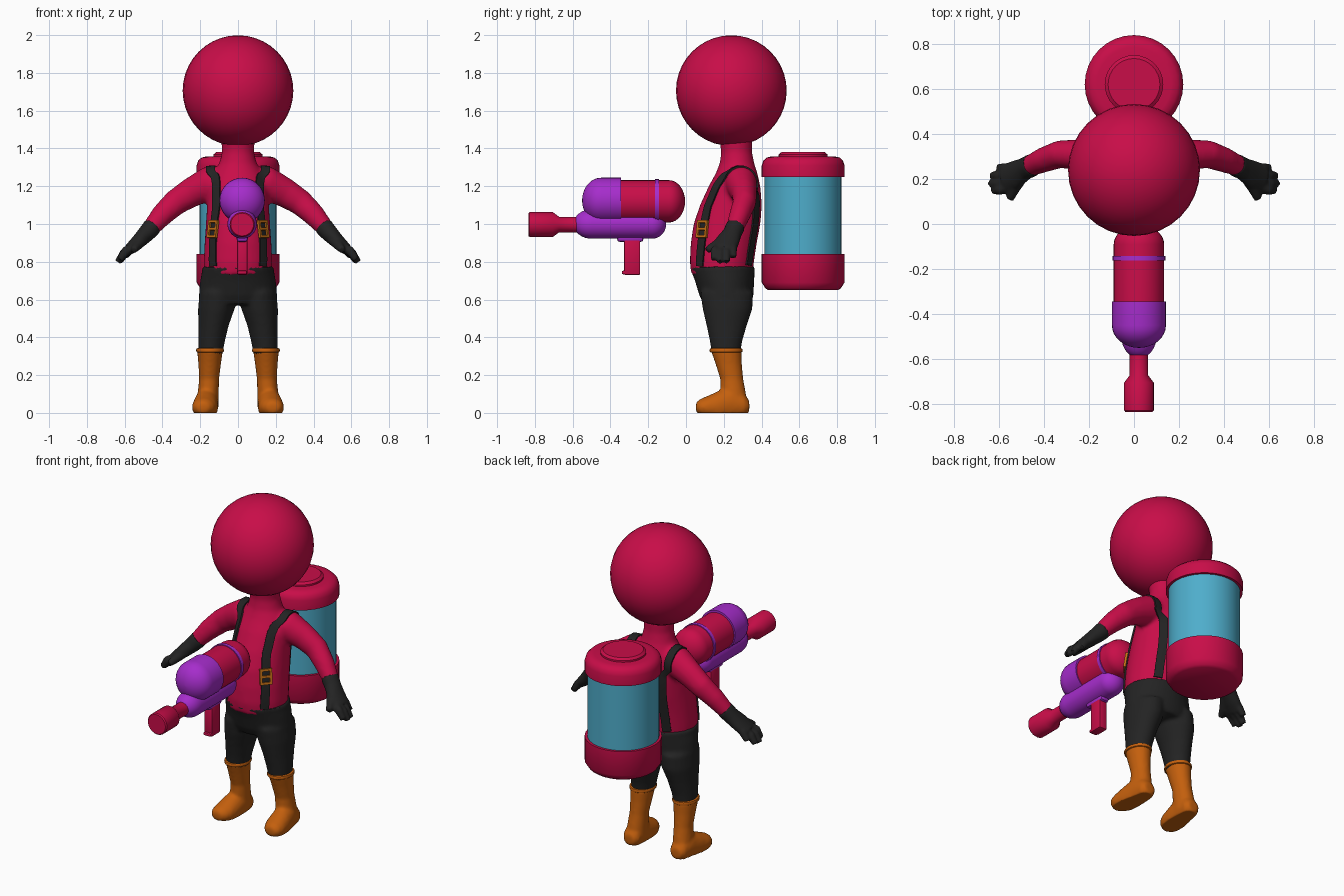
import bpy, bmesh, math
from mathutils import Vector, Matrix
from mathutils.bvhtree import BVHTree

if "Cube" in bpy.data.objects:
    bpy.data.objects.remove(bpy.data.objects["Cube"])

X, Y, Z = Vector((1, 0, 0)), Vector((0, 1, 0)), Vector((0, 0, 1))


def material(name, rgb):
    m = bpy.data.materials.new(name)
    m.use_nodes = True
    m.diffuse_color = (*rgb, 1)
    m.node_tree.nodes["Principled BSDF"].inputs["Base Color"].default_value = (*rgb, 1)
    return m


crimson = material("crimson", (0.58, 0.004, 0.065))
black = material("soft black", (0.017, 0.017, 0.017))
orange = material("orange leather", (0.55, 0.115, 0.004))
brass = material("brass", (0.55, 0.16, 0.008))
purple = material("purple", (0.38, 0.026, 0.6))
blue = material("water blue", (0.077, 0.42, 0.6))


def loft(bm, rings, axis=None, n=24):
    """Closed tube through rings of (x, y, z, half_u, half_v)."""
    pts = [Vector(r[:3]) for r in rings]
    loops = []
    for i, r in enumerate(rings):
        if axis == "Z":
            u, v = X, Y
        elif axis == "Y":
            u, v = X, Z
        else:
            t = (pts[min(i + 1, len(pts) - 1)] - pts[max(i - 1, 0)]).normalized()
            ref = Y if abs(t.y) < 0.9 else Z
            u = ref.cross(t).normalized()
            v = t.cross(u)
        loops.append([bm.verts.new(pts[i] + u * r[3] * math.cos(a) + v * r[4] * math.sin(a))
                      for a in (2 * math.pi * k / n for k in range(n))])
    faces = [bm.faces.new((a[k], a[(k + 1) % n], b[(k + 1) % n], b[k]))
             for a, b in zip(loops, loops[1:]) for k in range(n)]
    faces += [bm.faces.new(loops[0]), bm.faces.new(loops[-1])]
    bmesh.ops.recalc_face_normals(bm, faces=faces)


def box(bm, size, matrix):
    bmesh.ops.create_cube(bm, size=1, matrix=matrix @ Matrix.Diagonal((*size, 1)))


def finish(bm, name, mat, voxel=0, smooth=6, mirror=False, bevel=0, solid=0):
    me = bpy.data.meshes.new(name)
    bm.to_mesh(me)
    bm.free()
    ob = bpy.data.objects.new(name, me)
    bpy.context.collection.objects.link(ob)
    me.materials.append(mat)
    if voxel:
        m = ob.modifiers.new("fuse", "REMESH")
        m.mode, m.voxel_size = "VOXEL", voxel
        m = ob.modifiers.new("relax", "SMOOTH")
        m.factor, m.iterations = 0.5, smooth
    if solid:
        m = ob.modifiers.new("thickness", "SOLIDIFY")
        m.thickness, m.offset = solid, 0
    if bevel:
        m = ob.modifiers.new("bevel", "BEVEL")
        m.width, m.segments = bevel, 2
    if mirror:
        m = ob.modifiers.new("mirror", "MIRROR")
        m.use_mirror_merge = False
    bpy.ops.object.select_all(action="DESELECT")
    bpy.context.view_layer.objects.active = ob
    ob.select_set(True)
    for m in list(ob.modifiers):
        bpy.ops.object.modifier_apply(modifier=m.name)
    bpy.ops.object.shade_smooth_by_angle(angle=math.radians(38))
    return ob


def turned(name, mat, profile, x, y, z, axis):
    """Round part from (position along axis, radius) pairs."""
    bm = bmesh.new()
    loft(bm, [(x, h, z, r, r) if axis == "Y" else (x, y, h, r, r) for h, r in profile], axis, 32)
    return finish(bm, name, mat)


# Head
bm = bmesh.new()
bmesh.ops.create_uvsphere(bm, u_segments=32, v_segments=20, radius=0.293,
                          matrix=Matrix.Translation((0, 0.24, 1.706)))
finish(bm, "head", crimson)

# Suit: torso, neck and sleeves fused
bm = bmesh.new()
loft(bm, [(0, cy, z, rx, ry) for z, cy, rx, ry in (
    (0.73, 0.19, 0.18, 0.162), (0.8, 0.19, 0.182, 0.17), (0.9, 0.2, 0.177, 0.175),
    (1.0, 0.217, 0.17, 0.177), (1.1, 0.238, 0.164, 0.164), (1.2, 0.257, 0.158, 0.137),
    (1.27, 0.268, 0.13, 0.11), (1.32, 0.27, 0.1, 0.092), (1.38, 0.268, 0.085, 0.082),
    (1.46, 0.262, 0.09, 0.088))], "Z", 32)
for s in (1, -1):
    loft(bm, [(s * x, y, z, a, b) for x, y, z, a, b in (
        (0.06, 0.28, 1.23, 0.07, 0.07), (0.15, 0.292, 1.215, 0.092, 0.085),
        (0.25, 0.307, 1.165, 0.078, 0.068), (0.33, 0.31, 1.115, 0.069, 0.062),
        (0.4, 0.285, 1.05, 0.06, 0.056), (0.47, 0.255, 0.968, 0.046, 0.046))])
suit = finish(bm, "suit", crimson, voxel=0.012, smooth=8)

# Gloves: palm, four fingers and thumb
bm = bmesh.new()
loft(bm, [(0.45, 0.263, 0.99, 0.051, 0.051), (0.485, 0.245, 0.95, 0.046, 0.05),
          (0.53, 0.218, 0.905, 0.038, 0.064), (0.575, 0.2, 0.865, 0.03, 0.062)])
for x, y, z in ((0.6, 0.25, 0.825), (0.63, 0.215, 0.8), (0.636, 0.18, 0.798), (0.625, 0.15, 0.812)):
    loft(bm, [(0.54, 0.5 * y + 0.102, 0.885, 0.026, 0.024), (x - 0.03, y, z + 0.045, 0.025, 0.022),
              (x, y, z, 0.018, 0.018)], n=12)
loft(bm, [(0.5, 0.21, 0.92, 0.03, 0.03), (0.535, 0.155, 0.885, 0.027, 0.027),
          (0.552, 0.11, 0.862, 0.018, 0.018)], n=12)
finish(bm, "gloves", black, voxel=0.008, smooth=3, mirror=True)

# Trousers: hips and legs fused
bm = bmesh.new()
loft(bm, [(0, cy, z, rx, ry) for z, cy, rx, ry in (
    (0.575, 0.22, 0.19, 0.125), (0.62, 0.214, 0.208, 0.143), (0.7, 0.204, 0.2, 0.157),
    (0.75, 0.196, 0.191, 0.168), (0.778, 0.192, 0.191, 0.173))], "Z", 32)
for s in (1, -1):
    loft(bm, [(s * x, y, z, a, b) for x, y, z, a, b in (
        (0.146, 0.212, 0.31, 0.064, 0.075), (0.14, 0.212, 0.38, 0.071, 0.086),
        (0.13, 0.215, 0.46, 0.08, 0.106), (0.115, 0.22, 0.55, 0.097, 0.132),
        (0.105, 0.215, 0.64, 0.098, 0.14))], "Z")
finish(bm, "trousers", black, voxel=0.012, smooth=4)

# Boots: shaft and foot fused, with a flat sole
bm = bmesh.new()
loft(bm, [(x, y, z, a, b) for x, y, z, a, b in (
    (0.148, 0.212, 0.335, 0.069, 0.082), (0.15, 0.226, 0.26, 0.06, 0.07),
    (0.153, 0.242, 0.18, 0.053, 0.061), (0.158, 0.25, 0.1, 0.056, 0.068),
    (0.16, 0.255, 0.03, 0.058, 0.07))], "Z")
loft(bm, [(0.162, 0.335, 0.035, 0.035, 0.03), (0.162, 0.31, 0.04, 0.053, 0.06),
          (0.165, 0.24, 0.05, 0.062, 0.09), (0.172, 0.17, 0.035, 0.067, 0.08),
          (0.178, 0.11, 0.03, 0.066, 0.058), (0.183, 0.075, 0.03, 0.054, 0.044),
          (0.185, 0.053, 0.03, 0.03, 0.025)], "Y")
boots = finish(bm, "boots", orange, voxel=0.01, smooth=4, mirror=True)
for v in boots.data.vertices:
    v.co.z = max(v.co.z, 0)

# Boot rims
bm = bmesh.new()
loft(bm, [(0.148, 0.212, z, 0.066 + d, 0.08 + d) for z, d in
          ((0.319, 0), (0.323, 0.006), (0.332, 0.008), (0.34, 0.005), (0.344, -0.004))], "Z")
finish(bm, "boot_rims", orange, mirror=True)

# Shoulder straps wrapped over the suit
tree = BVHTree.FromPolygons([v.co for v in suit.data.vertices],
                            [p.vertices[:] for p in suit.data.polygons])
guide = [Vector(p) for p in (
    (0.145, 0.06, 0.775), (0.14, 0.08, 0.95), (0.13, 0.1, 1.1), (0.13, 0.15, 1.22),
    (0.145, 0.21, 1.3), (0.145, 0.28, 1.34), (0.14, 0.37, 1.28), (0.125, 0.42, 1.15),
    (0.125, 0.41, 0.95), (0.135, 0.39, 0.775))]
path = [a.lerp(b, k / 5) for a, b in zip(guide, guide[1:]) for k in range(5)] + [guide[-1]]
bm = bmesh.new()
rails = []
for i, p in enumerate(path):
    co, nor = tree.find_nearest(p)[:2]
    along = (path[min(i + 1, len(path) - 1)] - path[max(i - 1, 0)]).normalized()
    side = along.cross(nor).normalized()
    rail = []
    for w in (-0.025, 0, 0.025):
        q, qn = tree.find_nearest(co + side * w)[:2]
        rail.append(bm.verts.new(q + qn * 0.003))
    rails.append(rail)
for a, b in zip(rails, rails[1:]):
    for k in (0, 1):
        bm.faces.new((a[k], a[k + 1], b[k + 1], b[k]))
finish(bm, "shoulder_straps", black, mirror=True, solid=0.012)

# Strap buckles: rectangular frame with a crossbar
co, nor = tree.find_nearest(Vector((0.14, 0.08, 0.975)))[:2]
u = Z.cross(nor).normalized()
v = nor.cross(u)
frame = Matrix.Translation(co + nor * 0.011) @ Matrix((u, v, nor)).transposed().to_4x4()
bm = bmesh.new()
for h in (-0.04, 0, 0.04):
    box(bm, (0.07, 0.014, 0.014), frame @ Matrix.Translation((0, h, 0)))
for w in (-0.029, 0.029):
    box(bm, (0.014, 0.094, 0.014), frame @ Matrix.Translation((w, 0, 0)))
finish(bm, "strap_buckles", brass, mirror=True)

# Backpack tank
turned("tank_base", crimson, [(0.65, 0.185), (0.66, 0.2), (0.69, 0.219), (0.84, 0.219),
                              (0.84, 0.2)], 0, 0.62, 0, "Z")
turned("tank_water", blue, [(0.83, 0.204), (1.26, 0.204)], 0, 0.62, 0, "Z")
turned("tank_lid", crimson, [(1.25, 0.2), (1.25, 0.219), (1.31, 0.219), (1.335, 0.211),
                             (1.352, 0.193), (1.358, 0.165), (1.358, 0.05)], 0, 0.62, 0, "Z")
turned("tank_cap", crimson, [(1.35, 0.13), (1.368, 0.13), (1.38, 0.115)], 0, 0.62, 0, "Z")

# Water blaster
gx = 0.022


def dome(start, end, radius, power=0.5):
    return [(start + (end - start) * math.sin(a), radius * max(math.cos(a), 0.02) ** (2 * power))
            for a in (math.pi / 2 * k / 8 for k in range(9))]


turned("blaster_reservoir", crimson, [(-0.37, 0.112)] + dome(-0.09, -0.005, 0.112),
       gx, 0, 1.12, "Y")
turned("reservoir_band", purple, [(-0.163, 0.1), (-0.163, 0.117), (-0.142, 0.117), (-0.142, 0.1)],
       gx, 0, 1.12, "Y")
turned("reservoir_front", purple, [(-0.345, 0.1), (-0.345, 0.12)] + dome(-0.45, -0.55, 0.12),
       gx, 0, 1.125, "Y")
turned("blaster_body", purple, dome(-0.5, -0.595, 0.078)[::-1] + dome(-0.18, -0.105, 0.078),
       gx, 0, 1.0, "Y")
turned("blaster_nozzle", crimson, [(-0.57, 0.041), (-0.672, 0.041), (-0.705, 0.066),
                                   (-0.828, 0.066), (-0.835, 0.06)], gx, 0, 0.997, "Y")

# Blaster grip with its mount and front lip
bm = bmesh.new()
box(bm, (0.06, 0.14, 0.06), Matrix.Translation((gx, -0.295, 0.935)))
finish(bm, "grip_mount", purple, bevel=0.015)
bm = bmesh.new()
box(bm, (0.055, 0.085, 0.19), Matrix.Translation((gx, -0.285, 0.825)))
box(bm, (0.053, 0.03, 0.02), Matrix.Translation((gx, -0.325, 0.743)))
finish(bm, "blaster_grip", crimson, bevel=0.008)
